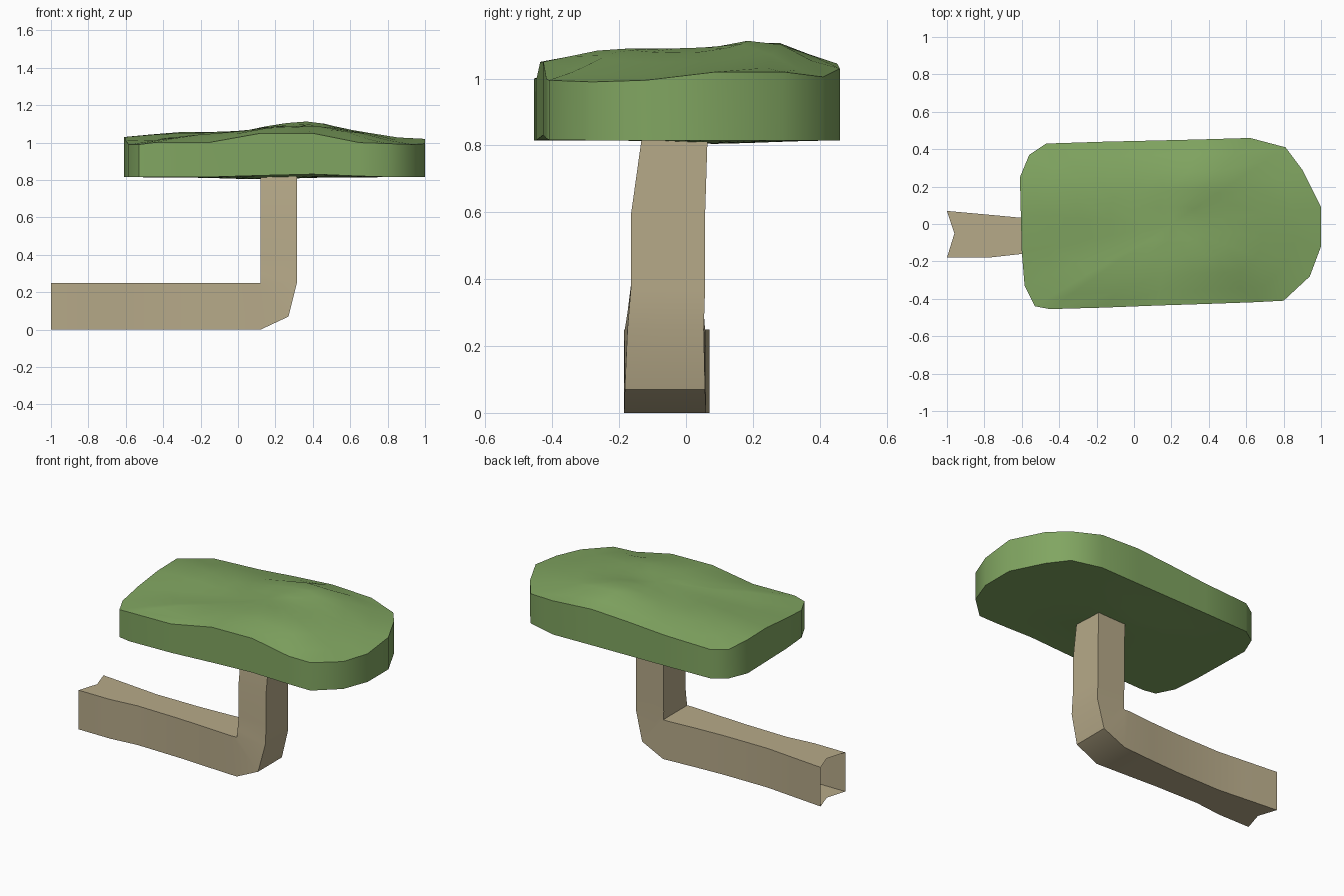
import bpy, bmesh, math

if "Cube" in bpy.data.objects:
    bpy.data.objects.remove(bpy.data.objects["Cube"])


def finish(bm, name, color, angle):
    bmesh.ops.recalc_face_normals(bm, faces=bm.faces)
    me = bpy.data.meshes.new(name)
    bm.to_mesh(me)
    bm.free()
    ob = bpy.data.objects.new(name, me)
    bpy.context.collection.objects.link(ob)
    mat = bpy.data.materials.new(name + "_material")
    mat.diffuse_color = color
    mat.use_nodes = True
    mat.node_tree.nodes["Principled BSDF"].inputs["Base Color"].default_value = mat.diffuse_color
    me.materials.append(mat)
    bpy.ops.object.select_all(action='DESELECT')
    ob.select_set(True)
    bpy.context.view_layer.objects.active = ob
    bpy.ops.object.shade_smooth_by_angle(angle=math.radians(angle))
    return ob


def bridge(bm, a, b):
    n = len(a)
    for i in range(n):
        bm.faces.new((a[i], a[(i + 1) % n], b[(i + 1) % n], b[i]))


def lerp_table(table, x):
    for (x0, z0), (x1, z1) in zip(table, table[1:]):
        if x <= x1:
            t = max(0, (x - x0) / (x1 - x0))
            return z0 + (z1 - z0) * t
    return table[-1][1]


def bump(x, y, cx, cy, rx, ry):
    return math.exp(-((x - cx) / rx) ** 2 - ((y - cy) / ry) ** 2)


# Branch: open rectangular tube bent into an L
# each section: outer (x, z), inner (x, z), y min, y max
sections = [
    ((-1.0, 0), (-1.0, .25), -.18, .07),
    ((-.78, 0), (-.78, .25), -.18, .05),
    ((-.6, 0), (-.6, .25), -.16, .033),
    ((-.3, 0), (-.3, .25), -.165, .035),
    ((-.1, 0), (-.1, .25), -.175, .045),
    ((.12, 0), (.09, .25), -.185, .06),
    ((.27, .07), (.12, .25), -.183, .057),
    ((.315, .25), (.12, .30), -.175, .053),
    ((.315, .37), (.12, .38), -.165, .057),
    ((.315, .59), (.12, .59), -.165, .057),
    ((.315, .84), (.12, .84), -.13, .065),
]
bm = bmesh.new()
rings = []
for k, (o, i, y0, y1) in enumerate(sections):
    ym = -.05 if k == 0 else (y0 + y1) / 2
    dx = .04 if k == 0 else 0      # notch in the open end
    pts = [(o[0], y0, o[1]), (o[0] + dx, ym, o[1]), (o[0], y1, o[1]),
           (i[0], y1, i[1]), (i[0] + dx, ym, i[1]), (i[0], y0, i[1])]
    rings.append([bm.verts.new(p) for p in pts])
for a, b in zip(rings, rings[1:]):
    bridge(bm, a, b)
finish(bm, "branch", (.47, .40, .25, 1), 35)

# Leaf pad: outline with the height of its upper rim
outline = [
    (-.585, -.33, .99), (-.53, -.44, .99), (-.45, -.455, 1.0), (-.16, -.447, 1.0),
    (.12, -.436, 1.05), (.4, -.427, 1.05), (.65, -.418, 1.0), (.8, -.41, .995),
    (.94, -.28, .99), (1.0, -.12, .995), (1.0, .09, 1.02), (.9, .29, 1.02),
    (.81, .41, 1.005), (.62, .46, 1.03), (.35, .452, 1.045), (.1, .446, 1.03),
    (-.16, .44, 1.01), (-.47, .43, 1.0), (-.56, .37, 1.0), (-.61, .25, 1.03),
    (-.605, .05, 1.03), (-.6, -.15, 1.01)]
ridge = [(-.6, 1.04), (-.46, 1.065), (-.17, 1.06), (0, 1.055), (.12, 1.08),
         (.25, 1.09), (.4, 1.09), (.73, 1.055), (1, 1.02)]
CX = .2


def top_z(x, y, rim, s):
    t = min(1, (1 - s) / .45)
    z = rim + (lerp_table(ridge, x) - rim) * t
    z += .035 * t * bump(x, y, .39, .28, .2, .15)
    return z - .03 * t * bump(x, y, -.35, -.15, .25, .15)


def low_z(x, y, s):
    return .815 + .017 * bump(x, y, .35, -.44, .3, .3) - .014 * (1 - s) * bump(x, y, .1, .15, .3, .3)


bm = bmesh.new()
scales = (1, .82, .62, .4, .2)
upper, lower = [], []
for s in scales:
    up, lo = [], []
    for x, y, rim in outline:
        px, py = CX + (x - CX) * s, y * s
        up.append(bm.verts.new((px, py, top_z(px, py, rim, s))))
        lo.append(bm.verts.new((px, py, low_z(px, py, s))))
    upper.append(up)
    lower.append(lo)
bridge(bm, lower[0], upper[0])
for layers, z in ((upper, top_z(CX, 0, 1, 0)), (lower, low_z(CX, 0, 0))):
    for a, b in zip(layers, layers[1:]):
        bridge(bm, a, b)
    centre = bm.verts.new((CX, 0, z))
    last = layers[-1]
    for i in range(len(last)):
        bm.faces.new((last[i], last[(i + 1) % len(last)], centre))
finish(bm, "leaf_pad", (.22, .38, .12, 1), 40)
